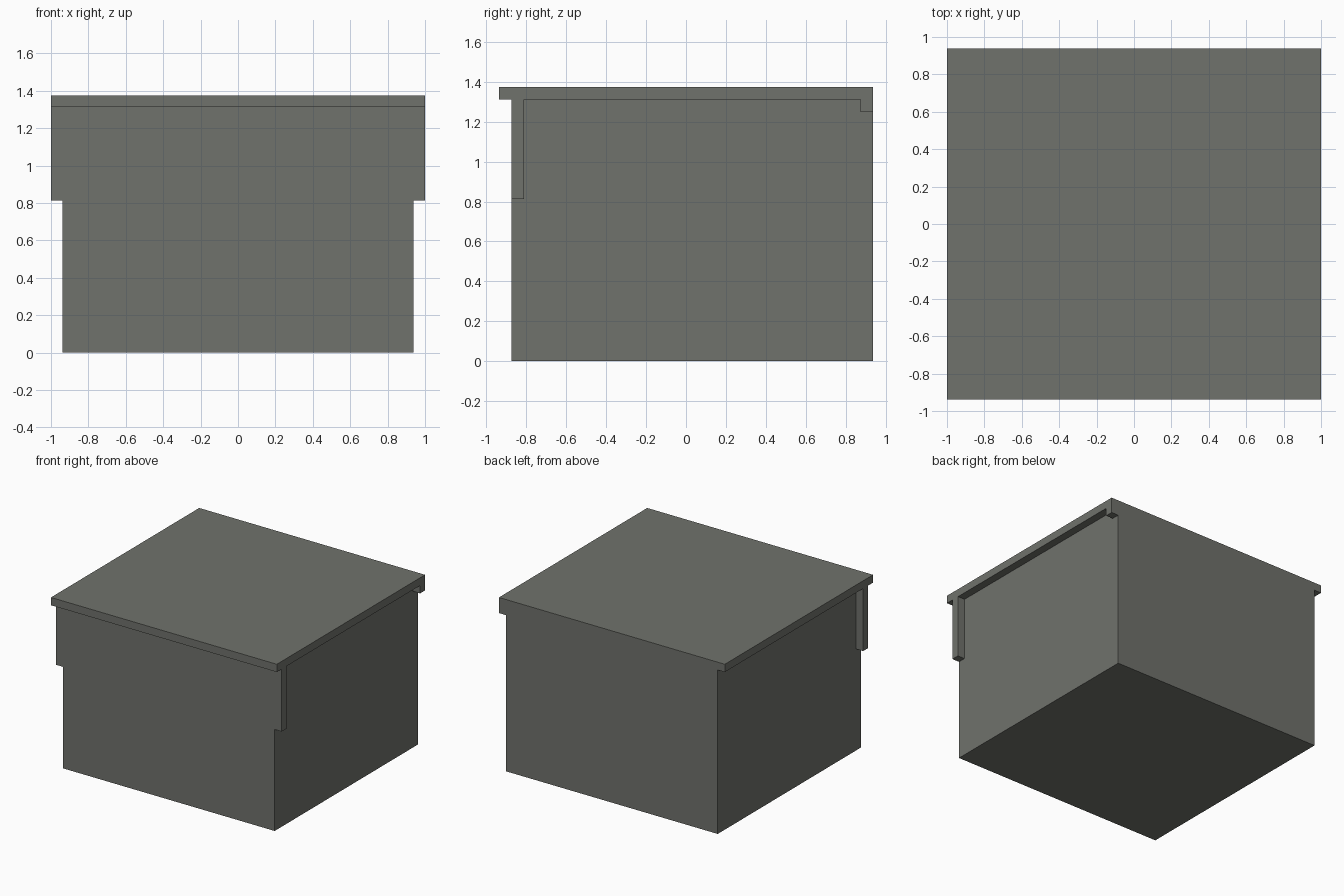
import bpy

cube = bpy.data.objects.get("Cube")
if cube:
    bpy.data.objects.remove(cube, do_unlink=True)

U = 1 / 16  # common thickness of lid, trims and overhangs

# Single stone grey material
COLOUR = (0.162, 0.168, 0.150, 1.0)
stone = bpy.data.materials.new("stone_grey")
stone.use_nodes = True
stone.diffuse_color = COLOUR
bsdf = stone.node_tree.nodes["Principled BSDF"]
bsdf.inputs["Base Color"].default_value = COLOUR
bsdf.inputs["Roughness"].default_value = 0.9


def box(name, x, y, z):
    """Box spanning the given (min, max) ranges, measured in units of U."""
    ranges = (x, y, z)
    bpy.ops.mesh.primitive_cube_add(
        size=1, location=[(a + b) / 2 * U for a, b in ranges])
    ob = bpy.context.object
    ob.name = name
    ob.scale = [(b - a) * U for a, b in ranges]
    bpy.ops.object.transform_apply(location=False, rotation=False, scale=True)
    ob.data.materials.append(stone)
    return ob


# Main block, flush with the lid at the back
box("body", (-15, 15), (-14, 15), (0, 21))

# Overhanging lid slab
box("lid", (-16, 16), (-15, 15), (21, 22))

# Upright trims beside the front edge
box("front_trim_left", (15, 16), (-14, -13), (13, 21))
box("front_trim_right", (-16, -15), (-14, -13), (13, 21))

# Small block under the lid at one rear corner
box("rear_corner_block", (15, 16), (14, 15), (20, 21))
